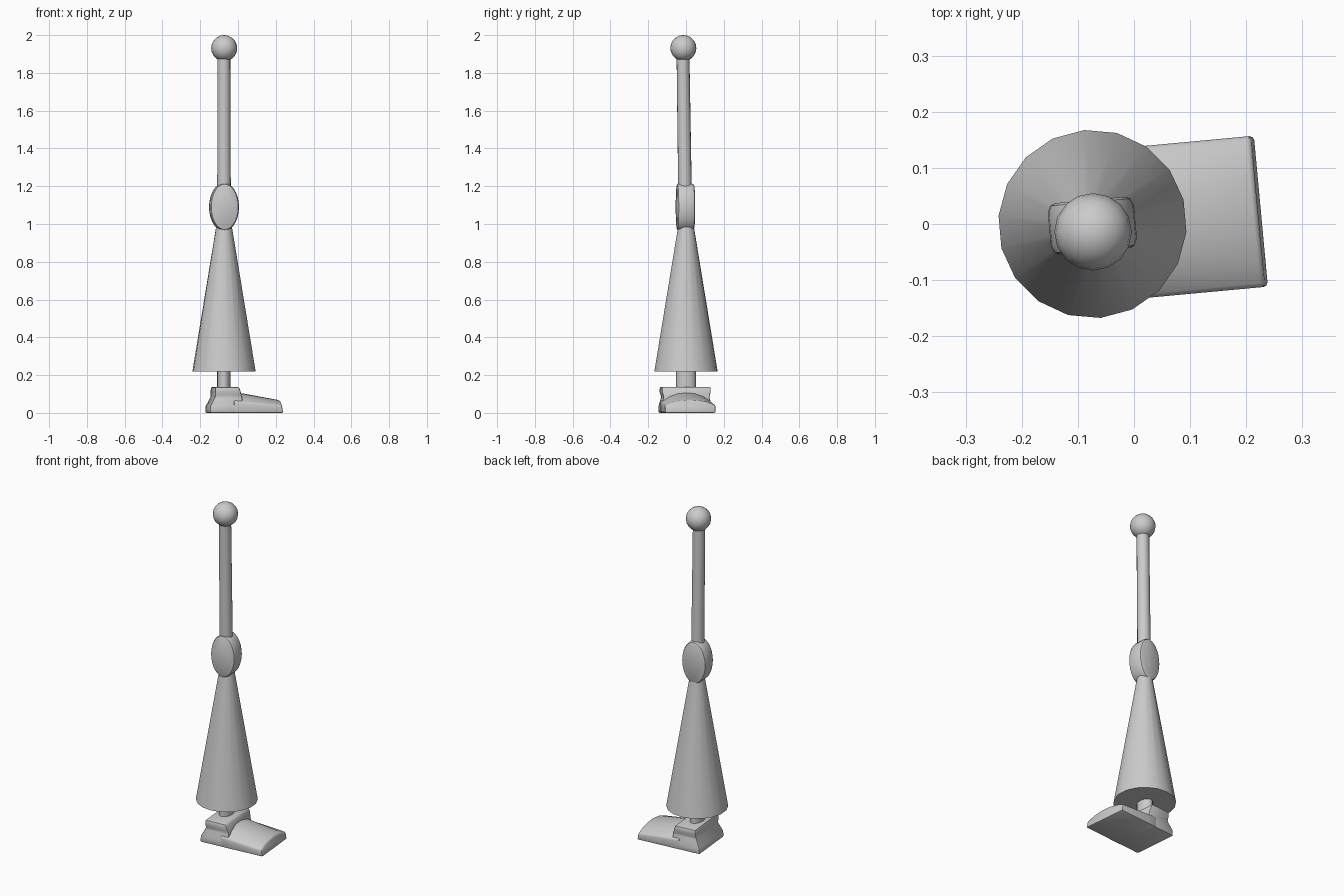
import bpy, bmesh, math
from mathutils import Vector, Matrix

if "Cube" in bpy.data.objects:
    bpy.data.objects.remove(bpy.data.objects["Cube"])

TURN = math.radians(5.3)
PIVOT = Matrix.Translation((-0.074, -0.005, 0)) @ Matrix.Rotation(TURN, 4, 'Z')


def finish(ob, name, bevel=0, segments=2, angle=35):
    ob.name = name
    bpy.ops.object.select_all(action='DESELECT')
    ob.select_set(True)
    bpy.context.view_layer.objects.active = ob
    if bevel:
        m = ob.modifiers.new("round", 'BEVEL')
        m.width, m.segments, m.limit_method = bevel, segments, 'ANGLE'
        bpy.ops.object.modifier_apply(modifier=m.name)
    bpy.ops.object.shade_smooth_by_angle(angle=math.radians(angle))
    return ob


def loft(name, rings, **kw):
    """Skin closed rings of points, capping both ends."""
    bm = bmesh.new()
    rows = [[bm.verts.new(p) for p in r] for r in rings]
    n = len(rows[0])
    for a, b in zip(rows, rows[1:]):
        for i in range(n):
            j = (i + 1) % n
            bm.faces.new((a[i], a[j], b[j], b[i]))
    bm.faces.new(rows[0])
    bm.faces.new(rows[-1])
    bmesh.ops.recalc_face_normals(bm, faces=bm.faces)
    me = bpy.data.meshes.new(name)
    bm.to_mesh(me)
    bm.free()
    ob = bpy.data.objects.new(name, me)
    bpy.context.collection.objects.link(ob)
    return finish(ob, name, **kw)


def oval(center, rx, ry, n, start=0):
    c = Vector(center)
    angles = [start + 2 * math.pi * i / n for i in range(n)]
    return [c + Vector((rx * math.cos(a), ry * math.sin(a), 0)) for a in angles]


# Hip ball
bpy.ops.mesh.primitive_uv_sphere_add(segments=16, ring_count=10, radius=0.069,
                                     location=(-0.073, -0.014, 1.931))
finish(bpy.context.object, "hip_ball")

# Thigh rod, leaning slightly
loft("thigh_rod", [oval((-0.074, -0.005, 1.15), 0.036, 0.036, 16),
                   oval((-0.075, -0.016, 1.90), 0.034, 0.034, 16)])

# Shin cone
loft("shin_cone", [oval((-0.074, 0, 0.22), 0.168, 0.168, 18, math.radians(-5)),
                   oval((-0.074, 0, 0.985), 0.042, 0.042, 18, math.radians(-5))])

# Ankle post
loft("ankle_post", [oval((-0.075, 0, 0.11), 0.035, 0.052, 20),
                    oval((-0.075, 0, 0.25), 0.035, 0.052, 20)])

# Knee: oval disc on edge with rounded rims
knee_rings = []
for y, s in ((-0.046, 0.82), (-0.042, 0.93), (-0.03, 1), (0.03, 1), (0.042, 0.93), (0.046, 0.82)):
    knee_rings.append([PIVOT @ Vector((p.x, y + 0.002, 1.09 + p.y))
                       for p in oval((0, 0, 0), 0.077 * s, 0.125 * (1 + s) / 2, 28)])
loft("knee_joint", knee_rings)

# Heel block: waisted, flared at the base
heel_rings = []
for z, back, front, w in ((0.0, -0.088, 0.09, 0.134), (0.035, -0.086, 0.09, 0.134),
                          (0.085, -0.060, 0.085, 0.122), (0.11, -0.060, 0.078, 0.130),
                          (0.137, -0.058, 0.068, 0.130)):
    heel_rings.append([PIVOT @ Vector((x, y, z)) for x, y in
                       ((back, -w), (front, -w), (front, w), (back, w))])
loft("heel_block", heel_rings, bevel=0.008)

# Toe wedge with an arched top
toe_rings = []
for x, side, crown in ((0.04, 0.06, 0.112), (0.10, 0.056, 0.103), (0.295, 0.04, 0.067)):
    half = [(0.135, 0.0), (0.135, side), (0.09, side + 0.6 * (crown - side)),
            (0.045, side + 0.92 * (crown - side))]
    section = half + [(0, crown)] + [(-y, z) for y, z in reversed(half)]
    toe_rings.append([PIVOT @ Vector((x + (0.008 if z == 0 and x > 0.2 else 0), y, z))
                      for y, z in section])
loft("toe_wedge", toe_rings, bevel=0.008)
